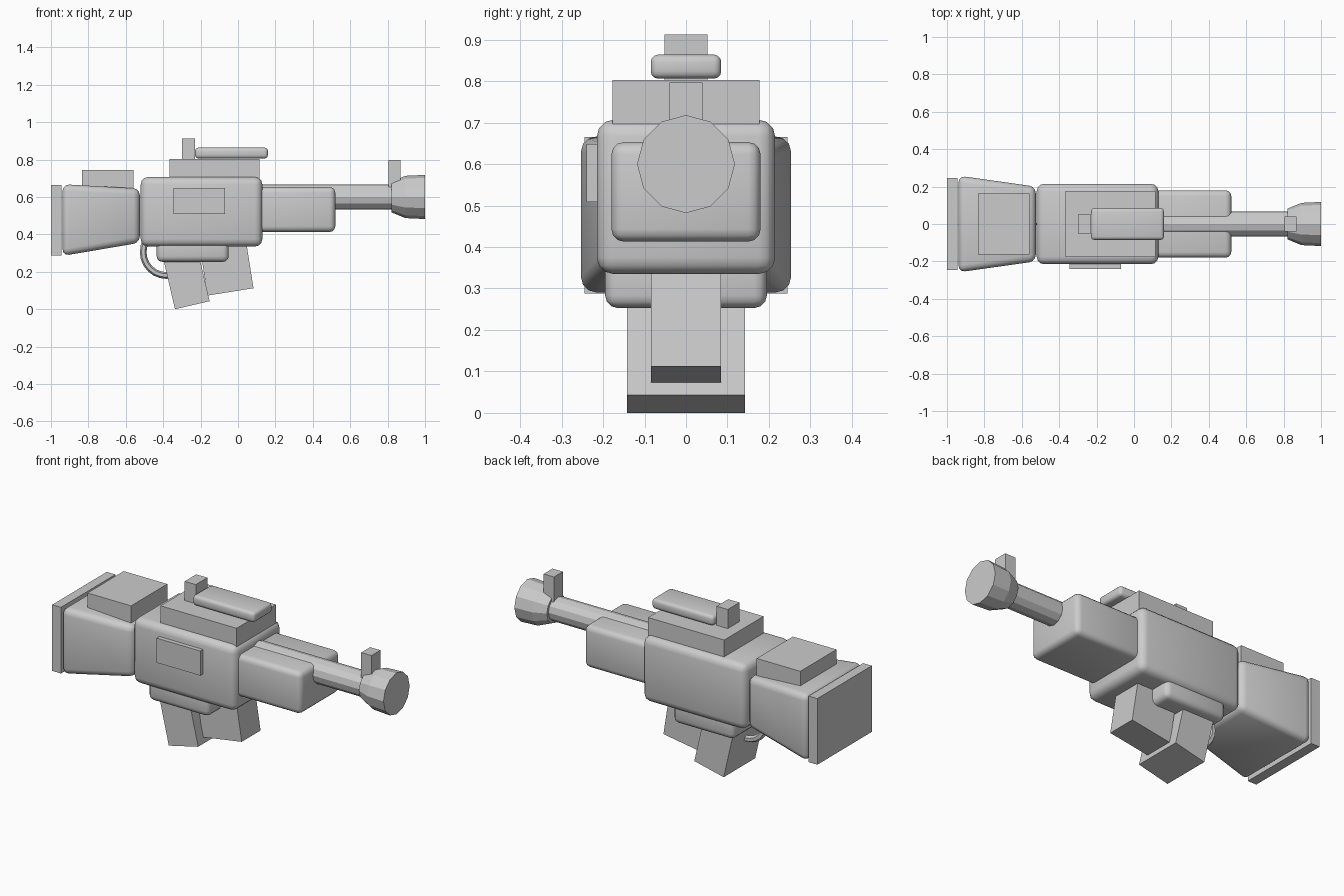
import bpy
import bmesh
from math import radians
from mathutils import Matrix, Vector

if "Cube" in bpy.data.objects:
    bpy.data.objects.remove(bpy.data.objects["Cube"])

grey = bpy.data.materials.new("light grey")
grey.use_nodes = True
grey.diffuse_color = (0.6, 0.6, 0.6, 1)
grey.node_tree.nodes["Principled BSDF"].inputs["Base Color"].default_value = (0.6, 0.6, 0.6, 1)


def finish(name, bm):
    bmesh.ops.recalc_face_normals(bm, faces=bm.faces)
    mesh = bpy.data.meshes.new(name)
    bm.to_mesh(mesh)
    bm.free()
    mesh.materials.append(grey)
    obj = bpy.data.objects.new(name, mesh)
    bpy.context.collection.objects.link(obj)
    return obj


def smooth(obj, angle):
    bpy.ops.object.select_all(action='DESELECT')
    obj.select_set(True)
    bpy.context.view_layer.objects.active = obj
    bpy.ops.object.shade_smooth_by_angle(angle=radians(angle))


def block(name, x, y, z, bevel=0, taper=None):
    """Box spanning ranges x, y, z; taper = (y range, z range) of its +x end."""
    bm = bmesh.new()
    bmesh.ops.create_cube(bm, size=1)
    for v in bm.verts:
        front = v.co.x > 0
        ys, zs = taper if taper and front else (y, z)
        v.co = Vector((x[front], ys[v.co.y > 0], zs[v.co.z > 0]))
    if bevel:
        bmesh.ops.bevel(bm, geom=bm.edges[:], offset=bevel, segments=3,
                        profile=0.5, affect='EDGES')
    obj = finish(name, bm)
    if bevel:
        smooth(obj, 40)
    return obj


def tilted(name, corner, width, depth, height, angle):
    """Box standing on its lower -x corner, turned in the side plane."""
    obj = block(name, (0, width), (-depth, depth), (0, height))
    obj.data.transform(Matrix.Translation((corner[0], 0, corner[1]))
                       @ Matrix.Rotation(radians(angle), 4, 'Y'))


def lathe(name, rings, sides=12, height=0.6):
    """Closed faceted tube along x from (x, radius) rings."""
    bm = bmesh.new()
    loops = []
    for x, r in rings:
        spin = [Matrix.Rotation(radians(360 * i / sides), 3, 'X') for i in range(sides)]
        loops.append([bm.verts.new(m @ Vector((x, 0, r)) + Vector((0, 0, height)))
                      for m in spin])
    for a, b in zip(loops, loops[1:]):
        for i in range(sides):
            j = (i + 1) % sides
            bm.faces.new((a[i], a[j], b[j], b[i]))
    bm.faces.new(loops[0])
    bm.faces.new(loops[-1])
    return finish(name, bm)


# Main body
block("receiver", (-0.52, 0.13), (-0.215, 0.215), (0.335, 0.707), 0.04)
block("lower_housing", (-0.435, -0.05), (-0.195, 0.195), (0.253, 0.40), 0.03)
block("handguard", (0.08, 0.52), (-0.18, 0.18), (0.413, 0.653), 0.03)
block("side_port", (-0.345, -0.07), (-0.24, -0.20), (0.508, 0.648))

# Stock
block("stock", (-0.938, -0.525), (-0.258, 0.258), (0.285, 0.668), 0.035,
      taper=((-0.2, 0.2), (0.355, 0.645)))
block("butt_pad", (-1, -0.945), (-0.245, 0.245), (0.288, 0.665))
block("cheek_rest", (-0.835, -0.56), (-0.163, 0.163), (0.62, 0.745))

# Top rail and sights
block("top_rail", (-0.365, 0.115), (-0.177, 0.177), (0.68, 0.803))
block("scope", (-0.23, 0.16), (-0.085, 0.085), (0.806, 0.864), 0.018)
block("rear_sight", (-0.3, -0.23), (-0.052, 0.052), (0.79, 0.912))
block("front_sight", (0.805, 0.87), (-0.04, 0.04), (0.64, 0.797))

# Barrel and muzzle
lathe("barrel", [(0.1, 0.068), (0.85, 0.068)])
lathe("muzzle", [(0.82, 0.082), (0.895, 0.113), (1, 0.118)])

# Grip, magazine and trigger guard
tilted("grip", (-0.337, 0), 0.19, 0.142, 0.34, -13)
tilted("magazine", (-0.163, 0.073), 0.249, 0.085, 0.32, -9)

bpy.ops.mesh.primitive_torus_add(location=(-0.382, 0, 0.305), rotation=(radians(90), 0, 0),
                                 major_radius=0.125, minor_radius=0.018,
                                 major_segments=24, minor_segments=6)
guard = bpy.context.object
guard.name = "trigger_guard"
guard.data.materials.append(grey)
